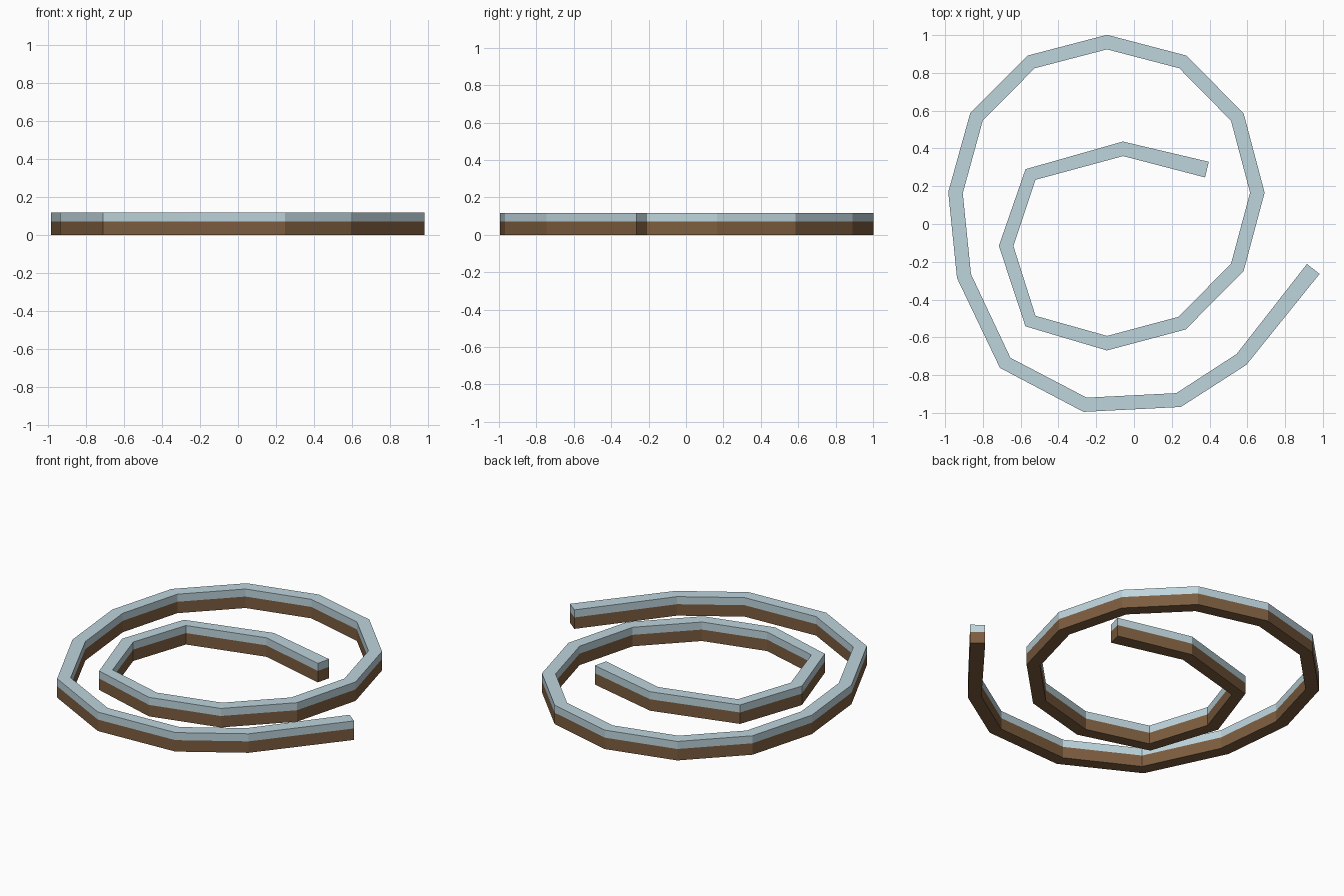
import bpy, bmesh
from mathutils import Vector

if "Cube" in bpy.data.objects:
    bpy.data.objects.remove(bpy.data.objects["Cube"])

# Centre line of the flat spiral, from the inner end to the outer end
PATH = [(0.386, 0.288), (-0.058, 0.398), (-0.548, 0.262), (-0.677, -0.116),
        (-0.548, -0.514), (-0.143, -0.631), (0.254, -0.525), (0.547, -0.230),
        (0.653, 0.166), (0.547, 0.566), (0.259, 0.858), (-0.143, 0.963),
        (-0.545, 0.858), (-0.834, 0.567), (-0.945, 0.166), (-0.900, -0.276),
        (-0.682, -0.735), (-0.259, -0.957), (0.236, -0.932), (0.569, -0.717),
        (0.949, -0.238)]
HALF = 0.0385
END_HALF = 0.0425


def material(name, rgb):
    m = bpy.data.materials.new(name)
    m.diffuse_color = (*rgb, 1)
    m.use_nodes = True
    m.node_tree.nodes["Principled BSDF"].inputs["Base Color"].default_value = m.diffuse_color
    return m


def rails():
    """Left and right edge points of the spiral strip."""
    pts = [Vector(p) for p in PATH]
    out = []
    for i, p in enumerate(pts):
        a = (p - pts[i - 1]).normalized() if i else Vector((0, 0))
        b = (pts[i + 1] - p).normalized() if i < len(pts) - 1 else Vector((0, 0))
        d = (a + b).normalized()
        h = END_HALF if i in (0, len(pts) - 1) else HALF
        n = Vector((-d.y, d.x)) * h
        out.append((p + n, p - n))
    return out


def spiral(name, levels, mats):
    """Sweep the strip through the height levels; one colour per band."""
    bm = bmesh.new()
    loops = [[[bm.verts.new((q.x, q.y, z)) for q in pair] for pair in rails()]
             for z in levels]

    def face(vs, mi):
        bm.faces.new(vs).material_index = mi

    last = len(PATH) - 1
    top = len(levels) - 2
    for i in range(last):
        for k, mi in ((0, 0), (len(levels) - 1, top)):      # bottom and top
            L = loops[k]
            face((L[i][0], L[i][1], L[i + 1][1], L[i + 1][0]), mi)
        for k in range(top + 1):                            # both side walls
            lo, hi = loops[k], loops[k + 1]
            for s in (0, 1):
                face((lo[i][s], lo[i + 1][s], hi[i + 1][s], hi[i][s]), k)
    for k in range(top + 1):                                # end caps
        lo, hi = loops[k], loops[k + 1]
        for i in (0, last):
            face((lo[i][0], lo[i][1], hi[i][1], hi[i][0]), k)
    bmesh.ops.recalc_face_normals(bm, faces=bm.faces)
    me = bpy.data.meshes.new(name)
    bm.to_mesh(me)
    bm.free()
    for m in mats:
        me.materials.append(m)
    ob = bpy.data.objects.new(name, me)
    bpy.context.collection.objects.link(ob)


brown = material("earth brown", (0.205, 0.110, 0.050))
blue = material("pale grey blue", (0.51, 0.66, 0.72))
spiral("spiral_wall", (0.0, 0.071, 0.118), (brown, blue))
